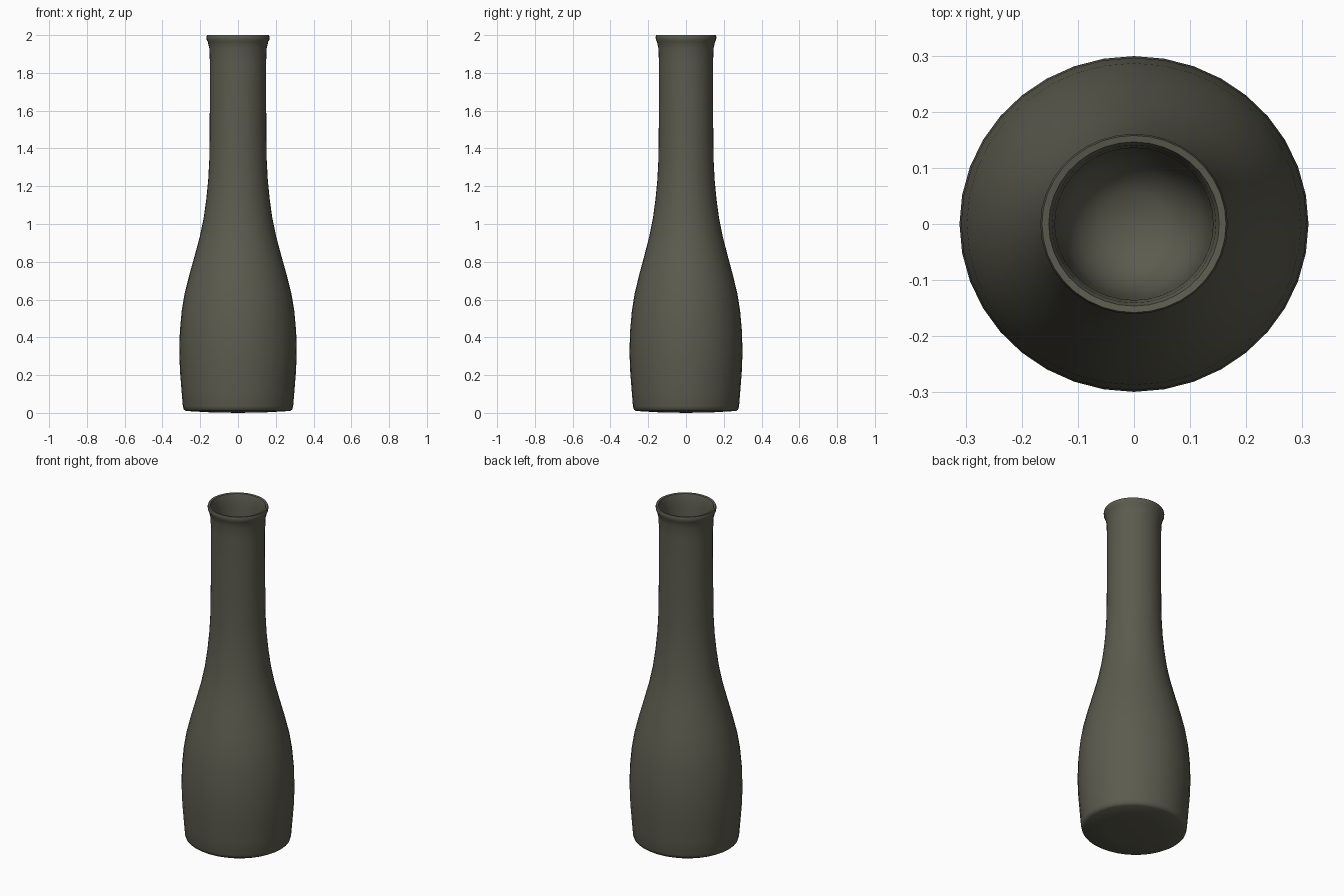
import bpy, bmesh, math

if "Cube" in bpy.data.objects:
    bpy.data.objects.remove(bpy.data.objects["Cube"])

SEGMENTS = 36
Y_SCALE = 0.962  # the pot is slightly narrower front to back

# (radius, height) from base, up the outside, over the lip and down the inside
profile = [
    (0.15, 0.003), (0.275, 0.010), (0.287, 0.018), (0.292, 0.035),
    (0.299, 0.12), (0.307, 0.22), (0.311, 0.32), (0.308, 0.43),
    (0.298, 0.54), (0.283, 0.63), (0.258, 0.73), (0.230, 0.83),
    (0.203, 0.93), (0.182, 1.03), (0.168, 1.13), (0.158, 1.23),
    (0.152, 1.34), (0.150, 1.50), (0.149, 1.70), (0.149, 1.86),
    (0.152, 1.93), (0.160, 1.965), (0.166, 1.975), (0.167, 1.99),
    (0.164, 2.0), (0.152, 1.998), (0.146, 1.98), (0.141, 1.93),
    (0.138, 1.80), (0.134, 1.65), (0.124, 1.58), (0.100, 1.53),
    (0.060, 1.50),
]

bm = bmesh.new()
rings = []
for r, z in profile:
    rings.append([bm.verts.new((r * math.cos(2 * math.pi * i / SEGMENTS),
                                r * math.sin(2 * math.pi * i / SEGMENTS) * Y_SCALE, z))
                  for i in range(SEGMENTS)])
base = bm.verts.new((0, 0, 0))
floor = bm.verts.new((0, 0, 1.49))
for i in range(SEGMENTS):
    j = (i + 1) % SEGMENTS
    for a, b in zip(rings, rings[1:]):
        bm.faces.new((a[i], a[j], b[j], b[i]))
    bm.faces.new((base, rings[0][j], rings[0][i]))
    bm.faces.new((floor, rings[-1][i], rings[-1][j]))
bmesh.ops.recalc_face_normals(bm, faces=bm.faces)

mesh = bpy.data.meshes.new("vase")
bm.to_mesh(mesh)
bm.free()
vase = bpy.data.objects.new("vase", mesh)
bpy.context.collection.objects.link(vase)

# Single olive grey colour
mat = bpy.data.materials.new("olive grey")
mat.diffuse_color = (0.107, 0.105, 0.077, 1)
mat.use_nodes = True
mat.node_tree.nodes["Principled BSDF"].inputs["Base Color"].default_value = mat.diffuse_color
mesh.materials.append(mat)

bpy.context.view_layer.objects.active = vase
vase.select_set(True)
bpy.ops.object.shade_smooth_by_angle(angle=math.radians(40))
